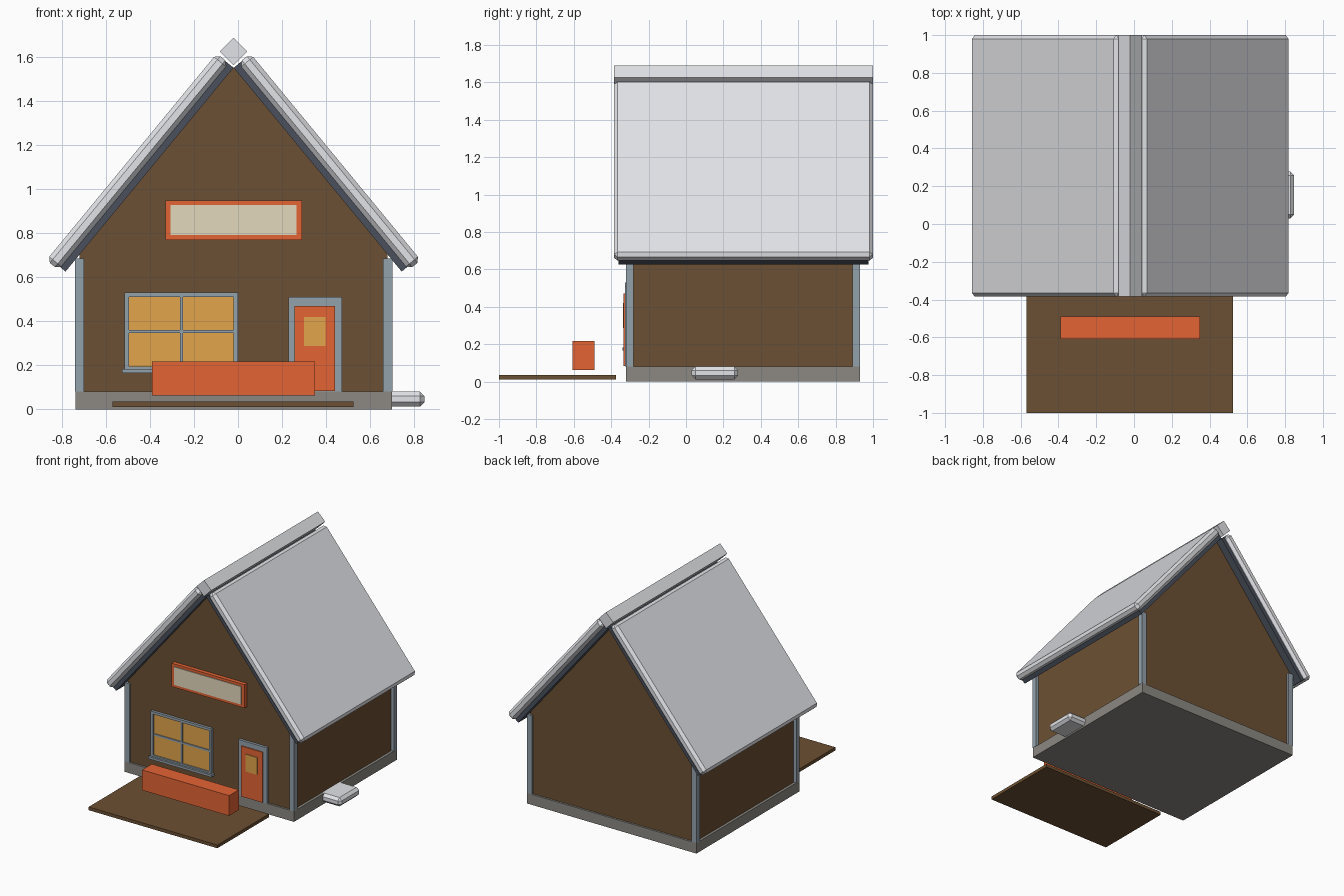
import bpy, bmesh, math

if "Cube" in bpy.data.objects:
    bpy.data.objects.remove(bpy.data.objects["Cube"], do_unlink=True)


def material(name, r, g, b):
    lin = [((c / 255 + 0.055) / 1.055) ** 2.4 for c in (r, g, b)] + [1.0]
    m = bpy.data.materials.new(name)
    m.use_nodes = True
    m.diffuse_color = lin
    m.node_tree.nodes["Principled BSDF"].inputs["Base Color"].default_value = lin
    return m


WOOD = material("brown wood", 108, 80, 51)
STONE = material("grey stone", 140, 137, 130)
TRIM = material("blue grey trim", 148, 162, 172)
SLATE = material("dark slate", 74, 80, 92)
SNOW = material("pale snow", 227, 228, 232)
ORANGE = material("orange paint", 228, 100, 52)
GLASS = material("amber glass", 226, 165, 74)
CREAM = material("cream panel", 228, 217, 190)

CX = -0.02  # centre line of the house


def prism(name, profile, y0, y1, mat, bevel=0):
    """Extrude an x-z outline from y0 to y1."""
    bm = bmesh.new()
    face = bm.faces.new([bm.verts.new((x, y0, z)) for x, z in profile])
    ext = bmesh.ops.extrude_face_region(bm, geom=[face])
    for v in ext["geom"]:
        if isinstance(v, bmesh.types.BMVert):
            v.co.y = y1
    bmesh.ops.recalc_face_normals(bm, faces=bm.faces)
    mesh = bpy.data.meshes.new(name)
    bm.to_mesh(mesh)
    bm.free()
    mesh.materials.append(mat)
    ob = bpy.data.objects.new(name, mesh)
    bpy.context.collection.objects.link(ob)
    if bevel:
        mod = ob.modifiers.new("Bevel", "BEVEL")
        mod.width = bevel
        mod.segments = 1
    return ob


def box(name, x0, x1, y0, y1, z0, z1, mat, bevel=0):
    return prism(name, [(x0, z0), (x1, z0), (x1, z1), (x0, z1)], y0, y1, mat, bevel)


def frame(name, x0, x1, z0, z1, w, y0, y1, mat):
    """Four bars around an opening."""
    box(name + "_left", x0, x0 + w, y0, y1, z0, z1, mat)
    box(name + "_right", x1 - w, x1, y0, y1, z0, z1, mat)
    box(name + "_bottom", x0 + w, x1 - w, y0, y1, z0, z0 + w, mat)
    box(name + "_top", x0 + w, x1 - w, y0, y1, z1 - w, z1, mat)


# House shell
box("foundation", CX - 0.72, CX + 0.72, -0.32, 0.93, 0, 0.08, STONE)
prism("walls", [(CX - 0.70, 0.08), (CX + 0.70, 0.08), (CX + 0.70, 0.705),
                (CX, 1.556), (CX - 0.70, 0.705)], -0.305, 0.915, WOOD)
for side, sx in (("right", -1), ("left", 1)):
    for end, y in (("front", -0.32), ("back", 0.89)):
        xs = sorted((CX + sx * 0.68, CX + sx * 0.722))
        box(f"{end}_{side}_post", *xs, y, y + 0.04, 0.08, 0.685, TRIM)

# Roof layers, set out along the slope (t) and across it (n)
PITCH = math.radians(50.5)
C, S = math.cos(PITCH), math.sin(PITCH)


def slab(name, sx, t0, t1, n0, n1, y0, y1, mat, bevel=0):
    pts = [(t0, n0), (t1, n0), (t1, n1), (t0, n1)]
    outline = [(CX + sx * (t * C + n * S), n * C - t * S) for t, n in pts]
    prism(name, outline, y0, y1, mat, bevel)


for side, sx in (("right", -1), ("left", 1)):
    slab(f"{side}_roof", sx, -1.198, 0.003, 0.988, 1.035, -0.36, 0.975, SLATE)
    slab(f"{side}_roof_snow", sx, -1.2, 0.018, 1.018, 1.088, -0.385, 1.0, SNOW, 0.02)

R = 0.062
prism("ridge_cap", [(CX - R, 1.627), (CX, 1.627 - R), (CX + R, 1.627), (CX, 1.627 + R)],
      -0.385, 1.0, SNOW)

# Window
frame("window_frame", -0.515, 0.0, 0.175, 0.53, 0.02, -0.325, -0.29, TRIM)
box("window_glass", -0.497, -0.018, -0.315, -0.29, 0.19, 0.512, GLASS)
box("window_mullion", -0.264, -0.249, -0.322, -0.3, 0.19, 0.512, TRIM)
box("window_crossbar", -0.495, -0.02, -0.322, -0.3, 0.346, 0.36, TRIM)
box("window_sill", -0.527, 0.012, -0.34, -0.29, 0.165, 0.183, TRIM)

# Door
box("door_frame", 0.23, 0.473, -0.325, -0.29, 0.08, 0.51, TRIM)
box("door", 0.258, 0.442, -0.333, -0.3, 0.083, 0.47, ORANGE)
box("door_glass", 0.301, 0.397, -0.338, -0.32, 0.287, 0.42, GLASS)

# Sign on the gable
box("sign_board", -0.33, 0.29, -0.335, -0.29, 0.77, 0.95, ORANGE)
box("sign_panel", -0.307, 0.265, -0.34, -0.32, 0.792, 0.93, CREAM)

# Outside pieces
box("deck", -0.57, 0.525, -1.0, -0.375, 0.01, 0.035, WOOD)
box("planter", -0.39, 0.35, -0.608, -0.49, 0.062, 0.218, ORANGE)
box("side_snow_step", 0.64, 0.848, 0.03, 0.278, 0.012, 0.08, SNOW, 0.02)
